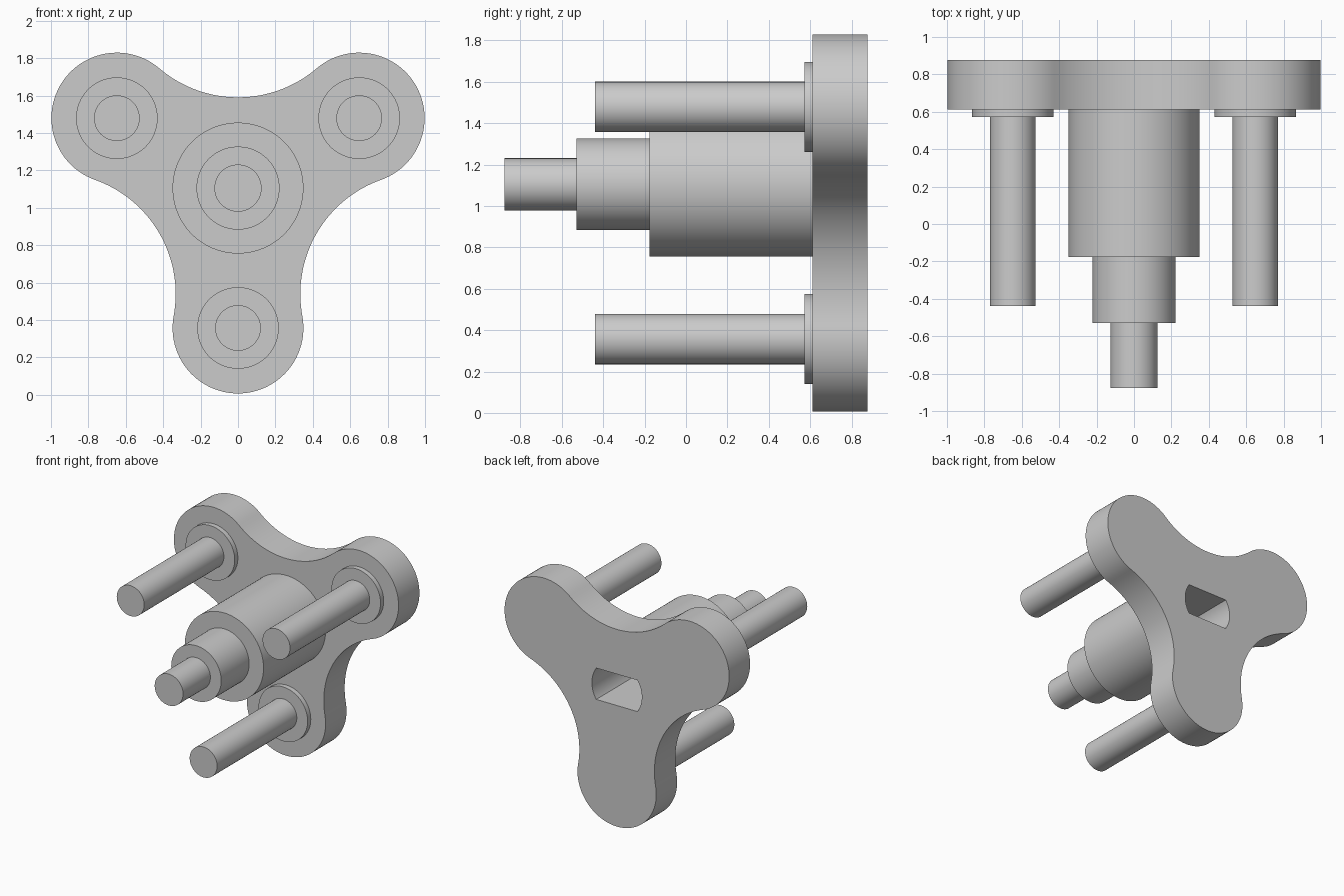
import bpy
import bmesh
from math import sin, cos, pi, atan2, radians, hypot, sqrt, asin

cube = bpy.data.objects.get("Cube")
if cube:
    bpy.data.objects.remove(cube, do_unlink=True)

grey = bpy.data.materials.new("plain grey")
grey.use_nodes = True
grey.diffuse_color = (0.6, 0.6, 0.6, 1)
grey.node_tree.nodes["Principled BSDF"].inputs["Base Color"].default_value = (0.6, 0.6, 0.6, 1)

CENTRE_Z = 1.105
LOBE_R, LOBE_DIST, WAIST_DIST = 0.35, 0.748, 1.133
BACK, FACE = 0.877, 0.612


def make_object(name, bm):
    bmesh.ops.recalc_face_normals(bm, faces=bm.faces)
    mesh = bpy.data.meshes.new(name)
    bm.to_mesh(mesh)
    bm.free()
    mesh.materials.append(grey)
    obj = bpy.data.objects.new(name, mesh)
    bpy.context.collection.objects.link(obj)
    return obj


def activate(obj):
    bpy.ops.object.select_all(action='DESELECT')
    obj.select_set(True)
    bpy.context.view_layer.objects.active = obj


def arc(cx, cz, r, start, end, steps):
    angles = [start + (end - start) * i / steps for i in range(steps + 1)]
    return [(cx + r * cos(a), cz + r * sin(a)) for a in angles]


def extrude_outline(name, points, y0, y1):
    """Prism along y from an outline in the x-z plane."""
    bm = bmesh.new()
    face = bm.faces.new([bm.verts.new((x, y0, z)) for x, z in points])
    new = bmesh.ops.extrude_face_region(bm, geom=[face])["geom"]
    verts = [v for v in new if isinstance(v, bmesh.types.BMVert)]
    bmesh.ops.translate(bm, verts=verts, vec=(0, y1 - y0, 0))
    return make_object(name, bm)


def turned(name, cx, cz, profile, sides=96):
    """Stepped round part along y from (radius, y) pairs, capped at both ends."""
    bm = bmesh.new()
    rings = []
    for r, y in profile:
        rings.append([bm.verts.new((cx + r * cos(2 * pi * i / sides), y,
                                    cz + r * sin(2 * pi * i / sides))) for i in range(sides)])
    for a, b in zip(rings, rings[1:]):
        for i in range(sides):
            j = (i + 1) % sides
            bm.faces.new((a[i], a[j], b[j], b[i]))
    bm.faces.new(rings[0])
    bm.faces.new(rings[-1])
    return make_object(name, bm)


# Three-lobed plate: lobe arcs joined by tangent concave arcs
vx = WAIST_DIST * cos(pi / 3) - LOBE_DIST
vz = WAIST_DIST * sin(pi / 3)
half = atan2(vz, vx)
waist_r = hypot(vx, vz) - LOBE_R
outline, lobes = [], []
for k in range(3):
    a = radians(-90 + 120 * k)
    lx, lz = LOBE_DIST * cos(a), CENTRE_Z + LOBE_DIST * sin(a)
    lobes.append((lx, lz))
    outline += arc(lx, lz, LOBE_R, a - half, a + half, 48)[:-1]
    w = a + pi / 3
    wx, wz = WAIST_DIST * cos(w), CENTRE_Z + WAIST_DIST * sin(w)
    outline += arc(wx, wz, waist_r, a + half + pi, w + pi - (half - pi / 3), 32)[:-1]
plate = extrude_outline("lobed_plate", outline, FACE, BACK)

# Stepped central spindle
spindle = turned("stepped_spindle", 0, CENTRE_Z, [
    (0.35, FACE), (0.35, -0.176), (0.222, -0.176),
    (0.222, -0.53), (0.126, -0.53), (0.126, -BACK)])

# Pins with shoulder collars
parts = [plate, spindle]
for name, (x, z) in zip(("bottom_pin", "left_pin", "right_pin"), lobes):
    parts.append(turned(name, x, z, [
        (0.218, FACE), (0.218, 0.572), (0.122, 0.572), (0.122, -0.439)], 64))

# Blind socket in the back: round with flats above and below
SOCKET_R, FLAT = 0.222, 0.126
t = asin(FLAT / SOCKET_R)
socket = (arc(0, CENTRE_Z, SOCKET_R, -t, t, 16)
          + arc(0, CENTRE_Z, SOCKET_R, pi - t, pi + t, 16))
cutter = extrude_outline("socket_cutter", socket, 0.17, BACK + 0.1)
cutter.hide_render = True
for obj in (plate, spindle):
    mod = obj.modifiers.new("socket", 'BOOLEAN')
    mod.operation = 'DIFFERENCE'
    mod.solver = 'EXACT'
    mod.object = cutter
    activate(obj)
    bpy.ops.object.modifier_apply(modifier=mod.name)
bpy.data.objects.remove(cutter, do_unlink=True)

for obj in parts:
    activate(obj)
    bpy.ops.object.shade_smooth_by_angle(angle=radians(30))
